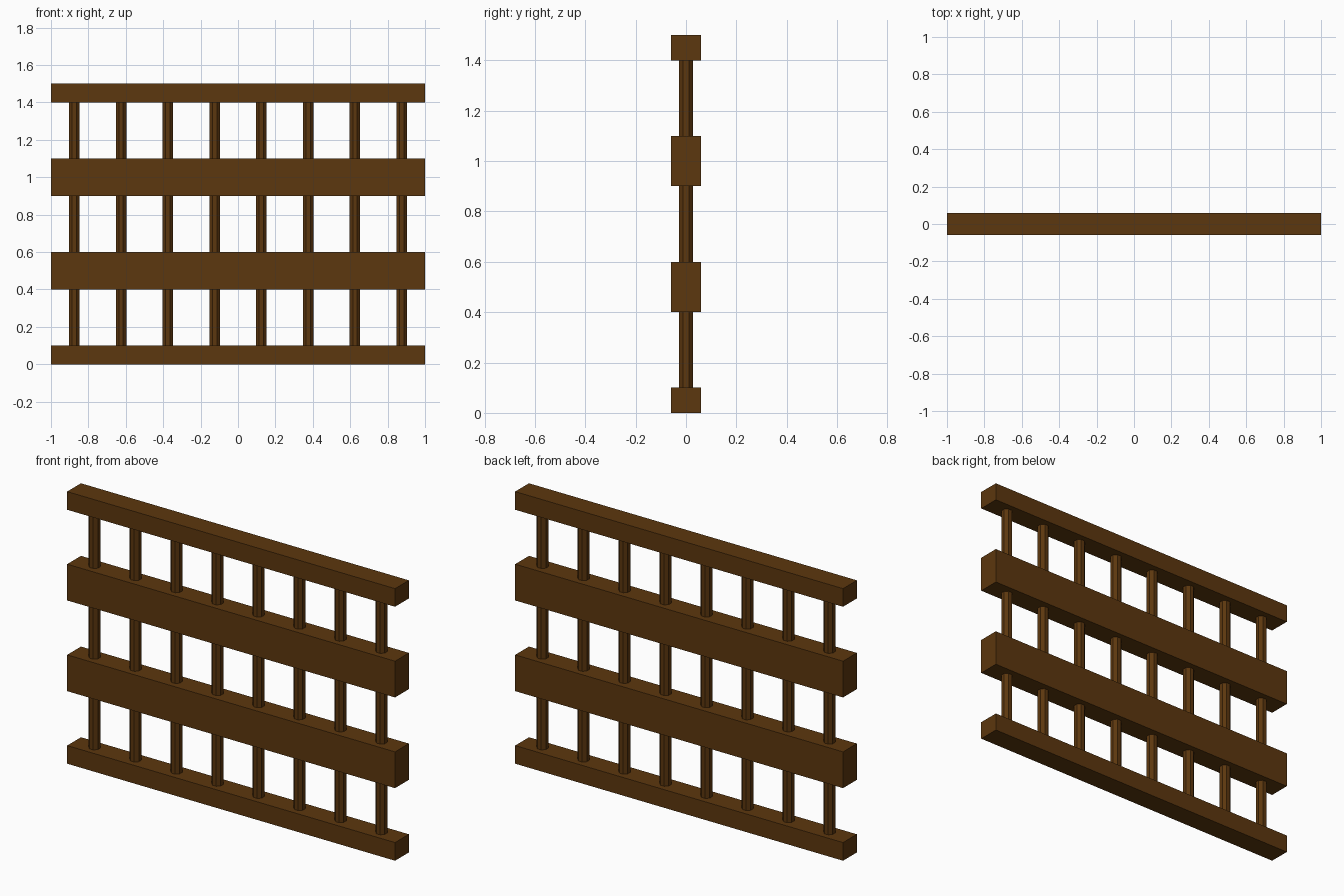
import bpy, math

if "Cube" in bpy.data.objects:
    bpy.data.objects.remove(bpy.data.objects["Cube"])

wood = bpy.data.materials.new("dark_brown_wood")
wood.diffuse_color = (0.107, 0.038, 0.0044, 1.0)
wood.use_nodes = True
wood.node_tree.nodes["Principled BSDF"].inputs["Base Color"].default_value = wood.diffuse_color


def finish(name):
    ob = bpy.context.object
    ob.name = name
    bpy.ops.object.transform_apply(location=False, rotation=True, scale=True)
    ob.data.materials.append(wood)


def rail(name, z0, z1):
    bpy.ops.mesh.primitive_cube_add(size=1, location=(0, 0, (z0 + z1) / 2))
    bpy.context.object.scale = (2.0, 0.12, z1 - z0)
    finish(name)


# horizontal rails
rail("bottom_rail", 0.0, 0.1)
rail("lower_middle_rail", 0.4, 0.6)
rail("upper_middle_rail", 0.9, 1.1)
rail("top_rail", 1.4, 1.5)

# octagonal upright bars, one length in each gap between rails
for i in range(8):
    for level, (z0, z1) in enumerate([(0.1, 0.4), (0.6, 0.9), (1.1, 1.4)]):
        bpy.ops.mesh.primitive_cylinder_add(
            vertices=8, radius=0.03, depth=z1 - z0, end_fill_type='NOTHING',
            location=(-0.875 + 0.25 * i, 0, (z0 + z1) / 2),
            rotation=(0, 0, math.pi / 8))
        finish(f"upright_bar_{i + 1}_{level + 1}")
